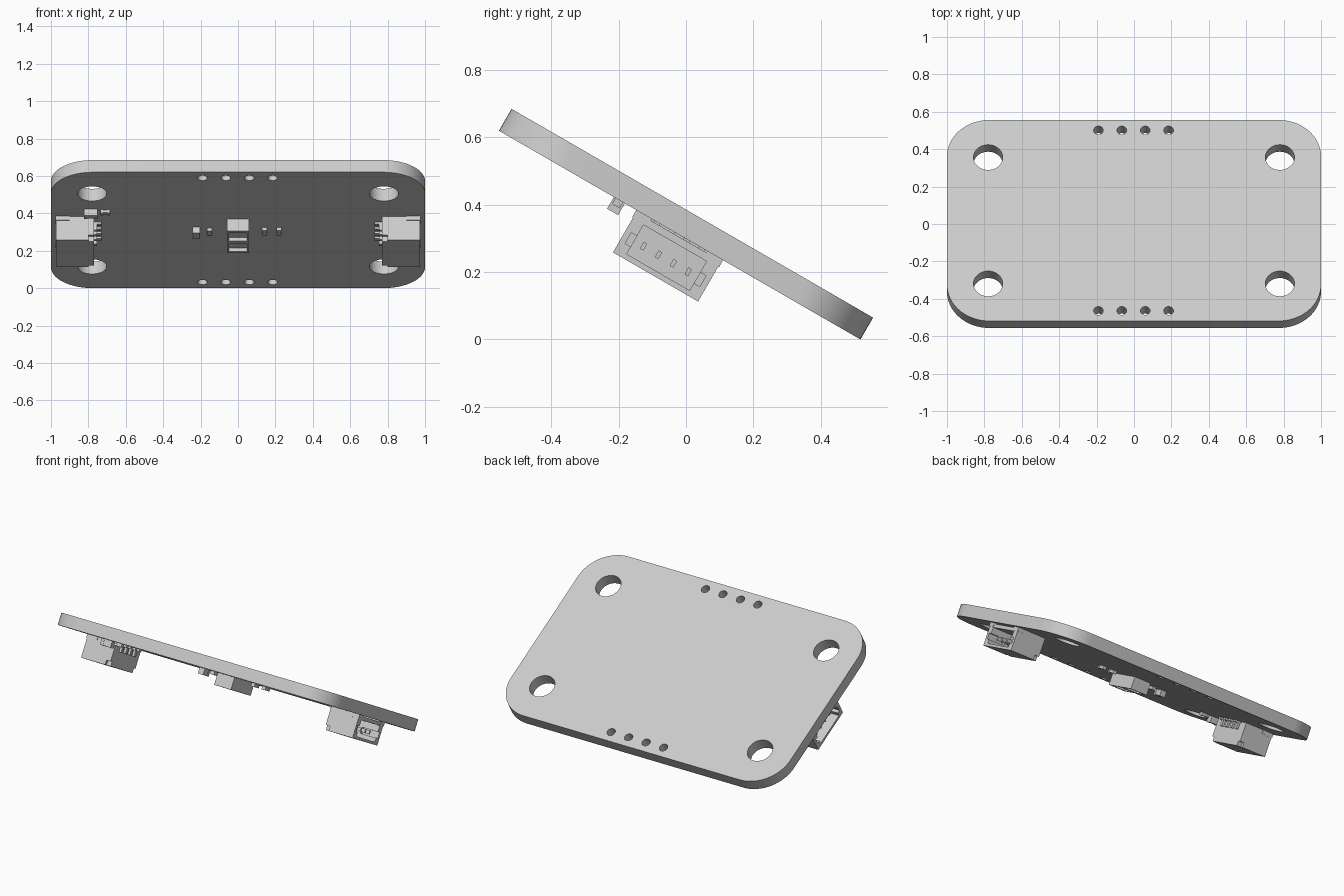
import bpy, bmesh
from math import pi, cos, sin, radians
from mathutils import Matrix, Vector

if "Cube" in bpy.data.objects:
    bpy.data.objects.remove(bpy.data.objects["Cube"])

grey = bpy.data.materials.new("light grey")
grey.use_nodes = True
COLOUR = (0.6, 0.6, 0.6, 1)
grey.diffuse_color = COLOUR
grey.node_tree.nodes["Principled BSDF"].inputs["Base Color"].default_value = COLOUR

# Everything is built flat, then placed by this tilt
HALF_X, HALF_Y, HALF_T = 1.0, 0.62, 0.0375
TILT = Matrix.Translation((0, 0, 0.3425)) @ Matrix.Rotation(radians(-30), 4, 'X')
UNDER = -HALF_T


def place(name, data):
    obj = bpy.data.objects.new(name, data)
    bpy.context.collection.objects.link(obj)
    obj.matrix_world = TILT
    data.materials.append(grey)
    return obj


def boxes(name, spans, side=1):
    """One mesh of boxes, each given as x, y and z spans; side -1 mirrors in x."""
    bm = bmesh.new()
    for span in spans:
        lo = Vector([min(s) for s in span])
        hi = Vector([max(s) for s in span])
        mid, size = (lo + hi) / 2, hi - lo
        mid.x *= side
        bmesh.ops.create_cube(bm, size=1,
                              matrix=Matrix.Translation(mid) @ Matrix.Diagonal((*size, 1)))
    mesh = bpy.data.meshes.new(name)
    bm.to_mesh(mesh)
    bm.free()
    return place(name, mesh)


def carve(obj, spans, side=1):
    """Cut boxes out of an object one after another."""
    for span in spans:
        cutter = boxes("cutter", [span], side)
        cutter.hide_render = True
        mod = obj.modifiers.new("cut", 'BOOLEAN')
        mod.operation, mod.solver, mod.object = 'DIFFERENCE', 'EXACT', cutter
        bpy.context.view_layer.update()
        bpy.context.view_layer.objects.active = obj
        bpy.ops.object.modifier_apply(modifier=mod.name)
        bpy.data.objects.remove(cutter)


def arc(cx, cy, r, start, end, n):
    return [(cx + r * cos(start + (end - start) * i / n),
             cy + r * sin(start + (end - start) * i / n)) for i in range(n + 1)]


# Board: rounded outline with mounting holes and two rows of pin holes
RADIUS = 0.225
outline = []
for k, (sx, sy) in enumerate([(1, 1), (-1, 1), (-1, -1), (1, -1)]):
    outline += arc(sx * (HALF_X - RADIUS), sy * (HALF_Y - RADIUS), RADIUS,
                   k * pi / 2, (k + 1) * pi / 2, 16)
loops = [outline]
for sy in (1, -1):
    for sx in (1, -1):
        loops.append(arc(sx * 0.78, sy * 0.39, 0.078, 0, 2 * pi, 40)[:-1])
    for i in range(4):
        loops.append(arc(-0.19 + i * 0.125, sy * 0.557, 0.026, 0, 2 * pi, 20)[:-1])

curve = bpy.data.curves.new("board", 'CURVE')
curve.dimensions, curve.fill_mode, curve.extrude = '2D', 'BOTH', HALF_T
for loop in loops:
    spline = curve.splines.new('POLY')
    spline.points.add(len(loop) - 1)
    for point, (x, y) in zip(spline.points, loop):
        point.co = (x, y, 0, 1)
    spline.use_cyclic_u = True
board = place("board", curve)
bpy.ops.object.select_all(action='DESELECT')
board.select_set(True)
bpy.context.view_layer.objects.active = board
bpy.ops.object.convert(target='MESH')
bpy.ops.object.shade_smooth_by_angle(angle=radians(35))

# Side connectors: hollow housing, contacts, leads and solder tabs
PIN_ROWS = [(i - 1.5) * 0.051 for i in range(4)]
for side, label in ((1, "left"), (-1, "right")):
    housing = boxes(label + "_connector_housing",
                    [((0.77, 0.972), (-0.146, 0.146), (-0.181, UNDER))], side)
    cuts = [((0.83, 1.1), (-0.108, 0.108), (-0.165, -0.065)),
            ((0.86, 1.1), (-0.128, 0.128), (-0.14, -0.103)),
            ((0.75, 1.1), (-0.095, 0.095), (-0.043, 0))]
    for s in (1, -1):
        cuts.append(((0.7, 0.8), (s * 0.128, s * 0.2), (-0.2, -0.152)))
    carve(housing, cuts, side)
    boxes(label + "_connector_contacts",
          [((0.82, 0.94), (y - 0.006, y + 0.006), (-0.131, -0.108)) for y in PIN_ROWS], side)
    boxes(label + "_connector_leads",
          [((0.73, 0.78), (y - 0.01, y + 0.01), (-0.05, UNDER)) for y in PIN_ROWS]
          + [((0.755, 0.78), (y - 0.01, y + 0.01), (-0.085, -0.045)) for y in PIN_ROWS], side)
    boxes(label + "_connector_tabs",
          [((0.9, 0.975), (s * 0.107, s * 0.149), (-0.062, UNDER)) for s in (1, -1)], side)

# Central sensor with two recessed windows
sensor = boxes("sensor", [((-0.06, 0.06), (-0.118, 0.115), (-0.112, UNDER))])
carve(sensor, [((-0.048, 0.048), (-0.1, -0.015), (-0.2, -0.09)),
               ((-0.048, 0.048), (0.015, 0.1), (-0.2, -0.09))])


# Small chip parts: a body between two slightly larger end caps
def chip(name, x, y, half_x, half_y, height, along):
    half = (half_x, half_y)
    centre = (x, y)
    low = UNDER - height
    inset = 0.002
    spans = [[(c - h + inset, c + h - inset) for c, h in zip(centre, half)]
             + [(low + inset, UNDER)]]
    for s in (1, -1):
        cap = [(c - h, c + h) for c, h in zip(centre, half)]
        end = centre[along] + s * half[along]
        cap[along] = (end, end - s * half[along] * 0.5)
        spans.append(cap + [(low, UNDER)])
    boxes(name, spans)


chip("large_capacitor", -0.223, 0.0, 0.019, 0.033, 0.037, 1)
chip("inner_resistor", -0.152, 0.002, 0.013, 0.026, 0.02, 1)
chip("near_resistor", 0.142, -0.005, 0.013, 0.026, 0.02, 1)
chip("far_resistor", 0.219, -0.005, 0.013, 0.026, 0.02, 1)
chip("indicator_lamp", -0.787, -0.207, 0.037, 0.019, 0.04, 0)
chip("corner_resistor", -0.71, -0.207, 0.026, 0.013, 0.02, 0)
